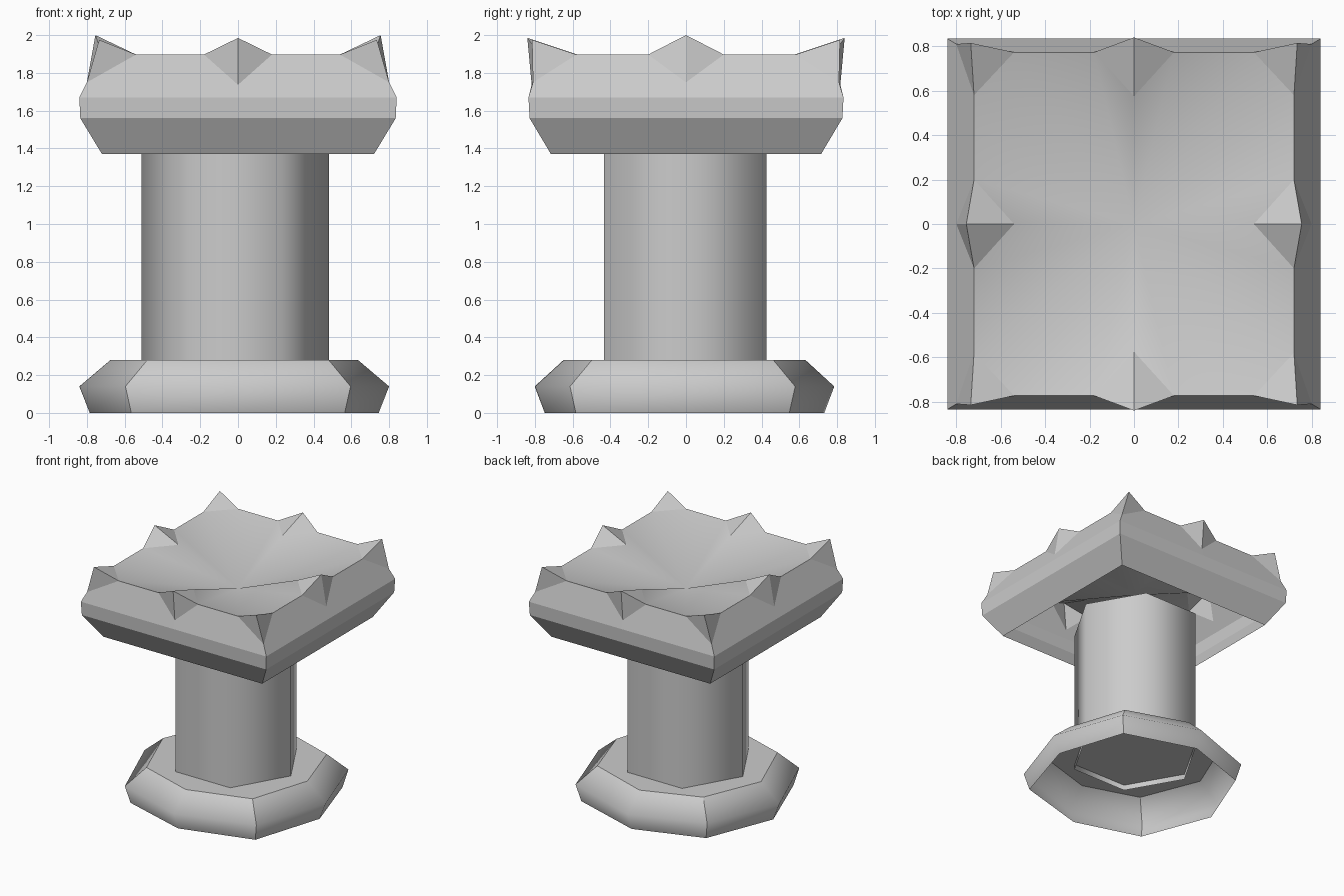
import bpy, bmesh, math

if "Cube" in bpy.data.objects:
    bpy.data.objects.remove(bpy.data.objects["Cube"])


def finish(name, bm):
    bmesh.ops.remove_doubles(bm, verts=bm.verts, dist=0.002)
    me = bpy.data.meshes.new(name)
    bm.to_mesh(me)
    bm.free()
    ob = bpy.data.objects.new(name, me)
    bpy.context.collection.objects.link(ob)
    return ob


def loft(bm, rings):
    """Smooth walls between rings of points; returns the vertex rings."""
    vr = [[bm.verts.new(c) for c in ring] for ring in rings]
    for a, b in zip(vr, vr[1:]):
        for i in range(len(a)):
            j = (i + 1) % len(a)
            bm.faces.new((a[i], a[j], b[j], b[i])).smooth = True
    return vr


# Squarish octagonal foot, hollow underneath, sharp at its four diagonal corners
def foot_ring(rx, ry, d, z):
    pts = [(rx, 0), (d, d), (0, ry), (-d, d), (-rx, 0), (-d, -d), (0, -ry), (d, -d)]
    offs = [(-0.02, -0.008) if i % 2 == 0 else (0.0, -0.018) for i in range(8)]
    return [(x + ox, y + oy, z) for (x, y), (ox, oy) in zip(pts, offs)]


bm = bmesh.new()
rings = loft(bm, [foot_ring(0.765, 0.74, 0.565, 0), foot_ring(0.82, 0.793, 0.596, 0.14),
                  foot_ring(0.655, 0.64, 0.48, 0.28)])
bm.faces.new(rings[2])
for a, b in zip(rings, rings[1:]):
    for i in (1, 3, 5, 7):
        bm.edges.get((a[i], b[i])).smooth = False
finish("base", bm)

# Hexagonal shaft, an open tube
bm = bmesh.new()
loft(bm, [[(-0.015 + 0.497 * math.cos(math.tau * i / 6), -0.004 + 0.497 * math.sin(math.tau * i / 6), z)
           for i in range(6)] for z in (0.235, 1.43)])
finish("column", bm)

# Square platform shell, open underneath, with eight rim spikes
bm = bmesh.new()
front = dict(low=(0.72, 0.715), belly=(0.835, 0.828), waist=(0.84, 0.834), cb=(0.80, 0.81),
             ct=(0.735, 0.815), e=0.54, rim=0.773, s=0.18, inner=0.575, tip=(0.84, 1.985), foot=(0.817, 1.737))
side = dict(low=(0.715, 0.72), belly=(0.828, 0.835), waist=(0.834, 0.84), cb=(0.81, 0.80),
            ct=(0.815, 0.735), e=0.58, rim=0.72, s=0.20, inner=0.54, tip=(0.755, 2.0), foot=(0.80, 1.75))
turns = [lambda u, w: (u, -w), lambda u, w: (w, u), lambda u, w: (-u, w), lambda u, w: (-w, -u)]
TOP = 1.897
outline = []
for k, turn in enumerate(turns):
    p = side if k % 2 else front
    q = front if k % 2 else side

    def P(u, w, z):
        return (*turn(u, w), z)

    def face(*pts, smooth=False):
        bm.faces.new([bm.verts.new(c) for c in pts]).smooth = smooth

    # Lower bevel and belt
    levels = [(p["low"], 1.37), (p["belly"], 1.56), (p["waist"], 1.67)]
    for ((u0, w0), z0), ((u1, w1), z1) in zip(levels, levels[1:]):
        face(P(-u0, w0, z0), P(u0, w0, z0), P(u1, w1, z1), P(-u1, w1, z1))

    # Upper sloping wall, in two halves cut out around the spikes
    (U, W), (cu, cw), (tu, tw) = p["waist"], p["cb"], p["ct"]
    s, e, rim = p["s"], p["e"], p["rim"]
    foot, inner, tip = P(0, *p["foot"]), P(0, p["inner"], TOP), P(0, *p["tip"])
    left, right = P(-s, rim, TOP), P(s, rim, TOP)
    face(P(0, W, 1.67), P(U, W, 1.67), P(cu, cw, 1.75), P(e, rim, TOP), right, foot)
    face(P(-U, W, 1.67), P(0, W, 1.67), foot, left, P(-e, rim, TOP), P(-cu, cw, 1.75))

    # Middle spike
    face(foot, right, tip)
    face(left, foot, tip)
    face(right, inner, tip)
    face(inner, left, tip)

    # Corner spike halves and inner face
    face(P(cu, cw, 1.75), P(tu, tw, 1.975), P(e, rim, TOP))
    face(P(-cu, cw, 1.75), P(-e, rim, TOP), P(-tu, tw, 1.975))
    face(P(e, rim, TOP), P(tu, tw, 1.975), P(q["rim"], q["e"], TOP))
    outline += [P(-e, rim, TOP), left, inner, right, P(e, rim, TOP)]

# Dished top, fanning down to the middle
for a, b in zip(outline, outline[1:] + outline[:1]):
    face(a, b, (0, 0, 1.685), smooth=True)
finish("platform", bm)
